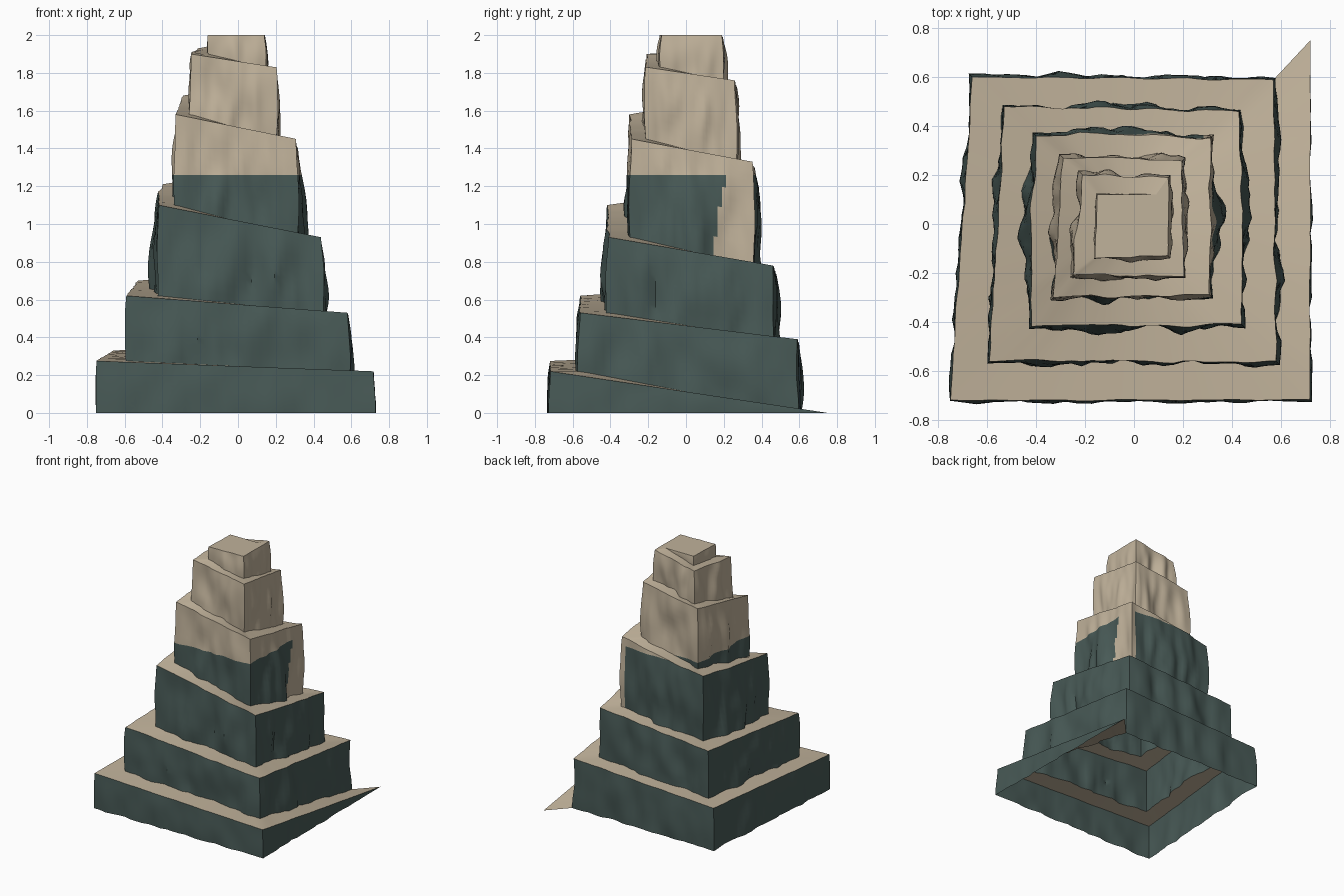
import bpy, bmesh, math
from mathutils import Vector, noise

if "Cube" in bpy.data.objects:
    bpy.data.objects.remove(bpy.data.objects["Cube"])

# Corners of the rising square spiral (outer top edge), clockwise from the back right
CORNERS = [Vector(c) for c in (
    (.72, .75, 0), (.72, -.72, .22), (-.75, -.72, .275), (-.66, .60, .33),
    (.57, .59, .39), (.58, -.56, .53), (-.59, -.56, .62), (-.53, .48, .70),
    (.43, .46, .78), (.44, -.41, .93), (-.42, -.42, 1.10), (-.40, .36, 1.21),
    (.31, .35, 1.33), (.31, -.29, 1.45), (-.33, -.30, 1.58), (-.29, .27, 1.68),
    (.20, .26, 1.76), (.20, -.21, 1.83), (-.25, -.21, 1.90), (-.21, .20, 1.93),
    (.14, .19, 2.0), (.14, -.13, 2.0), (-.16, -.14, 2.0), (-.15, .12, 2.0),
    (.09, .12, 2.0))]
SIDES = [Vector(s) for s in ((1, 0, 0), (0, -1, 0), (-1, 0, 0), (0, 1, 0))]
N, M = 28, 10          # steps along each side, steps up each wall
LAST = 24 * N
SPLIT = 1.26           # height of the colour change
HUMPS = {3: .012, 8: .02, 10: .045, 11: .04, 12: .03}   # sides that swell in the middle


def material(name, rgb):
    m = bpy.data.materials.new(name)
    m.diffuse_color = (*rgb, 1)
    m.use_nodes = True
    m.node_tree.nodes["Principled BSDF"].inputs["Base Color"].default_value = m.diffuse_color
    return m


GREEN = material("dark_green_rock", (.065, .102, .094))
TAN = material("tan_sand", (.53, .445, .325))


def path(i):
    k = min(i // N, 23)
    return CORNERS[k].lerp(CORNERS[k + 1], i / N - k)


def wall_point(i, v):
    """Point on the rough wall at spiral step i, v = 0 at its foot, 1 at its rim."""
    p = path(i)
    foot = path(i - 4 * N).z if i >= 4 * N else 0
    k, f = i // N, i % N / N
    out = SIDES[k % 4].copy()
    if i % N == 0 and 0 < i < LAST:
        out += SIDES[(k - 1) % 4]
    z = foot + (p.z - foot) * v
    h = min(1, (p.z - foot) / .2)
    size = .65 if i < 4 * N else 1
    rough = noise.noise(Vector((p.x * 7, p.y * 7, z * 2.5 + k // 4 * 3)))
    rough += .5 * noise.noise(Vector((p.x * 16, p.y * 16, z * 5)))
    away = .4 + .6 * min(1, 4 * f, 4 - 4 * f)        # calmer towards the corners
    fade = 1 - .7 * v ** 3
    amount = .008 + .006 * math.sin(math.pi * v) - .008 * v
    amount += rough * .042 * fade * away
    amount += HUMPS.get(k, 0) * math.sin(math.pi * f) ** 4 * fade
    q = p + out * amount * h * size
    q.z = z
    return q


def finish(name, bm, mats):
    bmesh.ops.remove_doubles(bm, verts=bm.verts, dist=.0005)
    me = bpy.data.meshes.new(name)
    bm.to_mesh(me)
    bm.free()
    for m in mats:
        me.materials.append(m)
    ob = bpy.data.objects.new(name, me)
    bpy.context.collection.objects.link(ob)
    bpy.ops.object.select_all(action='DESELECT')
    ob.select_set(True)
    bpy.context.view_layer.objects.active = ob
    bpy.ops.object.shade_smooth_by_angle(angle=math.radians(40))
    return ob


def strip(bm, rows):
    """Join successive rows of points with quads."""
    rows = [[bm.verts.new(p) for p in r] for r in rows]
    for a, b in zip(rows, rows[1:]):
        for j in range(len(a) - 1):
            bm.faces.new((a[j], a[j + 1], b[j + 1], b[j]))


# Rough spiral wall, dark below and sandy above
bm = bmesh.new()
strip(bm, [[wall_point(i, j / M) for j in range(M + 1)] for i in range(LAST + 1)])
bmesh.ops.remove_doubles(bm, verts=bm.verts, dist=.0005)
bmesh.ops.bisect_plane(bm, geom=bm.verts[:] + bm.edges[:] + bm.faces[:],
                       plane_co=(0, 0, SPLIT), plane_no=(0, 0, 1))
bm.normal_update()
for f in bm.faces:
    c = f.calc_center_median()
    # sandy patch by the back right corner of the fourth turn
    patch = .78 < c.z < SPLIT and .29 < c.x < .40 and .14 + .18 * (c.z - .85) < c.y < .41
    f.material_index = int(c.z > SPLIT or patch)
finish("spiral_wall", bm, (GREEN, TAN))

# Ramp surface from each rim to the foot of the wall above
bm = bmesh.new()
strip(bm, [[wall_point(i, 1), wall_point(i + 4 * N, 0)] for i in range(20 * N + 1)])
finish("spiral_ramp", bm, (TAN,))

# Flat summit
bm = bmesh.new()
bm.faces.new([bm.verts.new(wall_point(i, 1)) for i in range(LAST, 20 * N - 1, -1)])
bmesh.ops.triangulate(bm, faces=bm.faces[:])
finish("summit_cap", bm, (TAN,))
